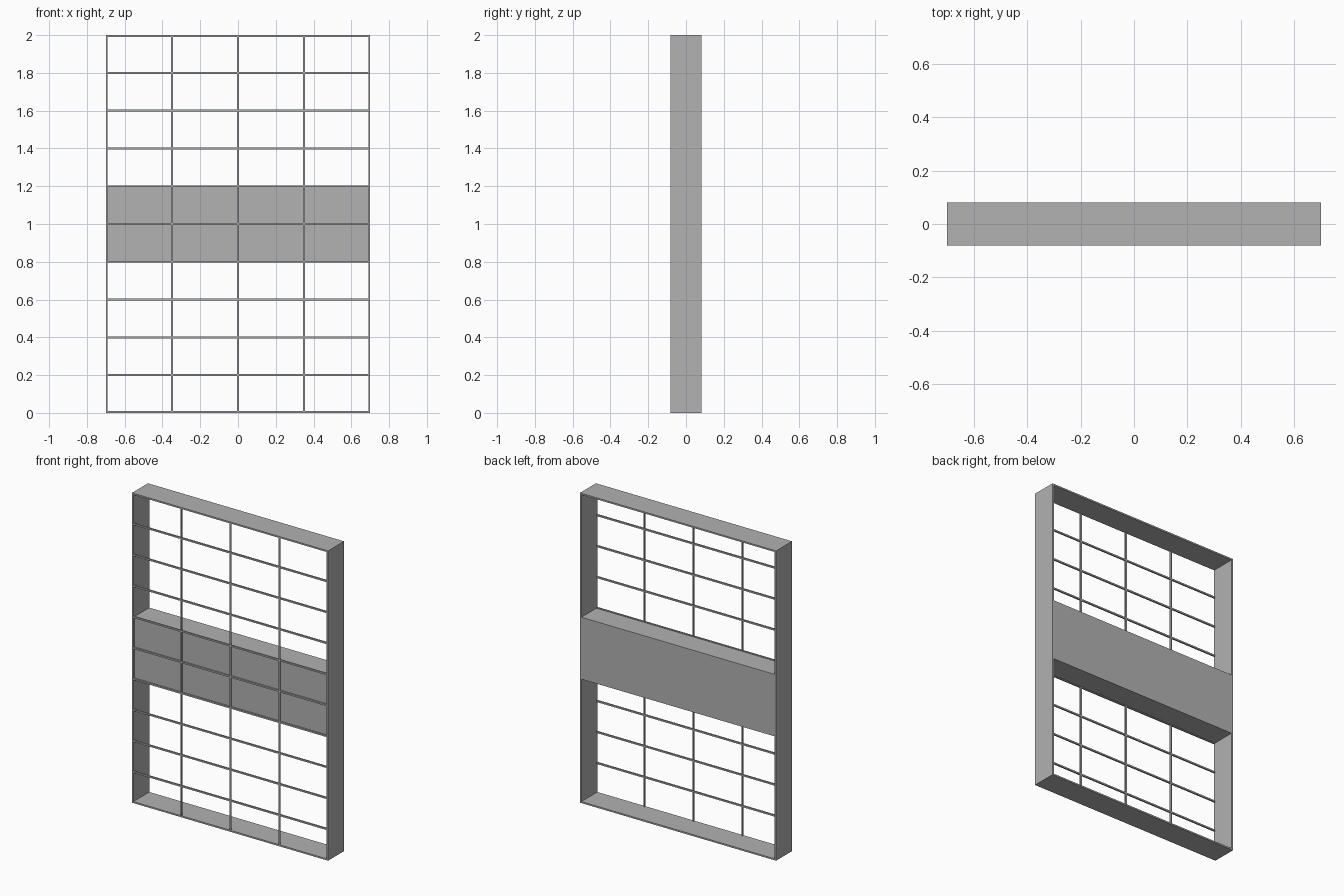
import bpy

cube = bpy.data.objects.get("Cube")
if cube:
    bpy.data.objects.remove(cube, do_unlink=True)

GREY = (0.445, 0.445, 0.445, 1.0)
grey = bpy.data.materials.new("window grey")
grey.diffuse_color = GREY
grey.use_nodes = True
grey.node_tree.nodes["Principled BSDF"].inputs["Base Color"].default_value = GREY

HALF_W, HALF_D, HEIGHT, BAR = 0.7, 0.081, 2.0, 0.01
COLUMNS, ROWS = 4, 10


def box(name, low, high):
    """Add a box between two opposite corners."""
    centre = [(a + b) / 2 for a, b in zip(low, high)]
    bpy.ops.mesh.primitive_cube_add(size=1, location=centre)
    ob = bpy.context.object
    ob.name = name
    ob.scale = [b - a for a, b in zip(low, high)]
    bpy.ops.object.transform_apply(location=False, rotation=False, scale=True)
    ob.data.materials.append(grey)
    return ob


# Deep outer frame: two jambs, sill and head
for side, x in (("right", -HALF_W), ("left", HALF_W - BAR)):
    box(side + "_jamb", (x, -HALF_D, 0), (x + BAR, HALF_D, HEIGHT))
for name, z in (("sill", 0), ("head", HEIGHT - BAR)):
    box(name, (BAR - HALF_W, -HALF_D, z), (HALF_W - BAR, HALF_D, z + BAR))

# Thin glazing bars along the front edge
front, back = -HALF_D, BAR - HALF_D
for i in range(1, COLUMNS):
    x = -HALF_W + i * 2 * HALF_W / COLUMNS
    box(f"vertical_bar_{i}", (x - BAR / 2, front, BAR), (x + BAR / 2, back, HEIGHT - BAR))
for i in range(1, ROWS):
    z = i * HEIGHT / ROWS
    box(f"horizontal_bar_{i}", (BAR - HALF_W, front, z - BAR / 2), (HALF_W - BAR, back, z + BAR / 2))

# Solid spandrel box behind the middle two rows, flush with the back
box("spandrel_box", (-HALF_W, back, 0.8), (HALF_W, HALF_D, 1.2))
